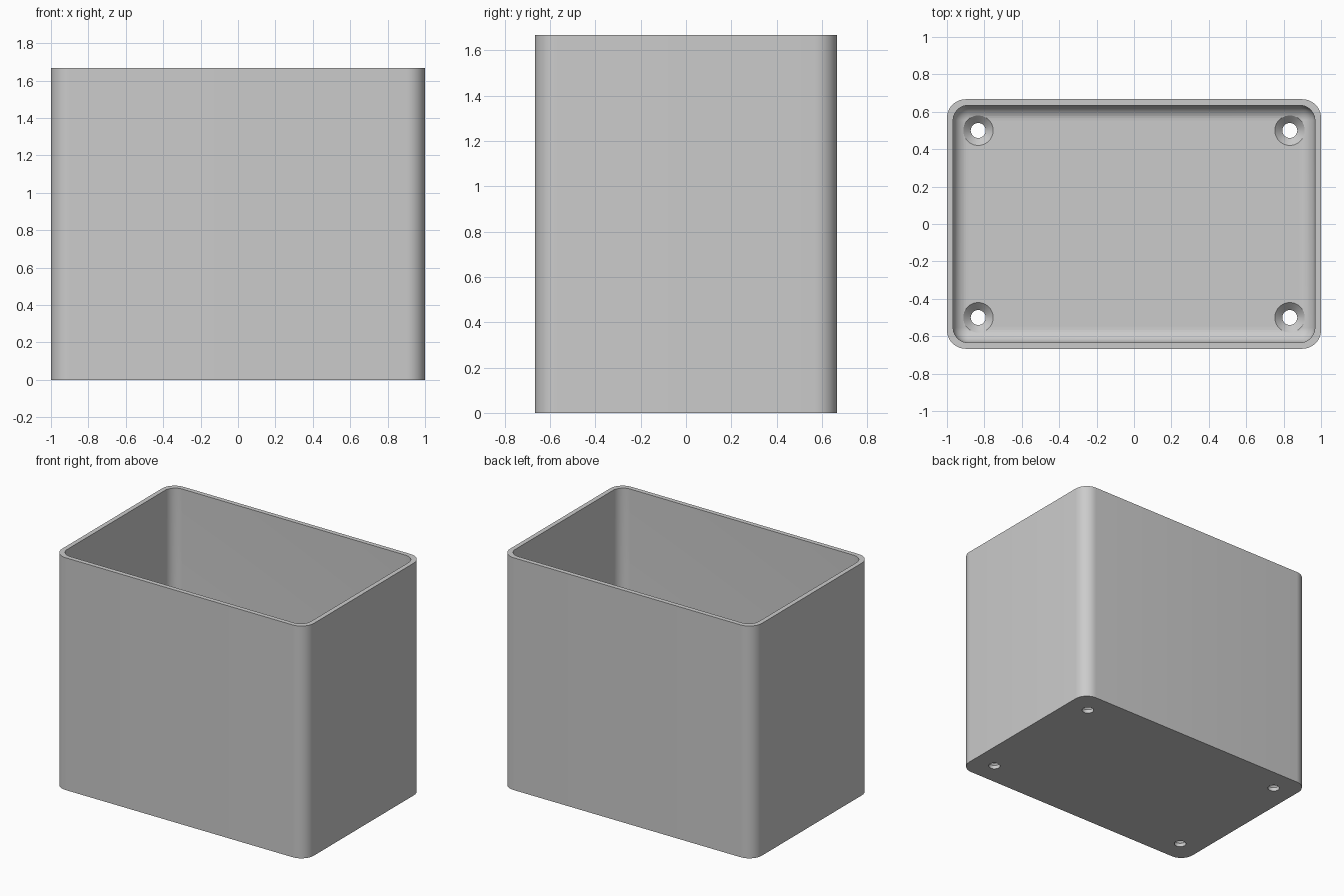
import bpy, bmesh
from math import sin, cos, pi, radians

cube = bpy.data.objects.get("Cube")
if cube:
    bpy.data.objects.remove(cube, do_unlink=True)

HX, HY, HEIGHT = 1.0, 0.667, 1.667
WALL, FLOOR = 0.033, 0.067
OUTER_R, INNER_R = 0.1, 0.08
STEPS = 10

grey = bpy.data.materials.new("light grey")
grey.use_nodes = True
colour = (0.6, 0.6, 0.6, 1)
grey.diffuse_color = colour
grey.node_tree.nodes["Principled BSDF"].inputs["Base Color"].default_value = colour


def rounded_loop(bm, inset, radius, z):
    """Ring of vertices around a rounded rectangle."""
    ring = []
    for quarter, (sx, sy) in enumerate([(1, 1), (-1, 1), (-1, -1), (1, -1)]):
        cx, cy = sx * (HX - inset - radius), sy * (HY - inset - radius)
        for i in range(STEPS + 1):
            a = (quarter + i / STEPS) * pi / 2
            ring.append(bm.verts.new((cx + radius * cos(a), cy + radius * sin(a), z)))
    return ring


def round_loop(bm, x, y, radius, z, sides=40):
    angles = [2 * pi * i / sides for i in range(sides)]
    return [bm.verts.new((x + radius * cos(a), y + radius * sin(a), z)) for a in angles]


def skin(bm, rings):
    """Join rings in order and cap both ends."""
    for low, high in zip(rings, rings[1:]):
        for i in range(len(low)):
            j = (i + 1) % len(low)
            bm.faces.new((low[i], low[j], high[j], high[i]))
    bm.faces.new(rings[0][::-1])
    bm.faces.new(rings[-1])


def finish(bm, name):
    bmesh.ops.remove_doubles(bm, verts=bm.verts, dist=1e-5)
    bmesh.ops.recalc_face_normals(bm, faces=bm.faces)
    mesh = bpy.data.meshes.new(name)
    bm.to_mesh(mesh)
    bm.free()
    mesh.materials.append(grey)
    obj = bpy.data.objects.new(name, mesh)
    bpy.context.collection.objects.link(obj)
    return obj


# Open box: outer wall, rim, inner wall, filleted floor
bm = bmesh.new()
rings = [rounded_loop(bm, 0, OUTER_R, 0),
         rounded_loop(bm, 0, OUTER_R, HEIGHT),
         rounded_loop(bm, WALL, INNER_R, HEIGHT)]
for i in range(STEPS + 1):
    a = i / STEPS * pi / 2
    d = INNER_R * (1 - cos(a))
    rings.append(rounded_loop(bm, WALL + d, INNER_R - d, FLOOR + INNER_R * (1 - sin(a))))
skin(bm, rings)
box = finish(bm, "open_box")

# Countersunk screw holes in the four floor corners
bm = bmesh.new()
for x in (-0.833, 0.833):
    for y in (-0.5, 0.5):
        profile = [(0.04, -0.1), (0.04, 0.027), (0.08, FLOOR), (0.08, 0.3)]
        skin(bm, [round_loop(bm, x, y, r, z) for r, z in profile])
cutter = finish(bm, "screw_hole_cutter")
cutter.hide_render = True

cut = box.modifiers.new("screw holes", "BOOLEAN")
cut.operation = "DIFFERENCE"
cut.solver = "EXACT"
cut.object = cutter
bpy.ops.object.select_all(action="DESELECT")
bpy.context.view_layer.objects.active = box
box.select_set(True)
bpy.ops.object.modifier_apply(modifier=cut.name)
bpy.data.objects.remove(cutter, do_unlink=True)
bpy.ops.object.shade_smooth_by_angle(angle=radians(30))
